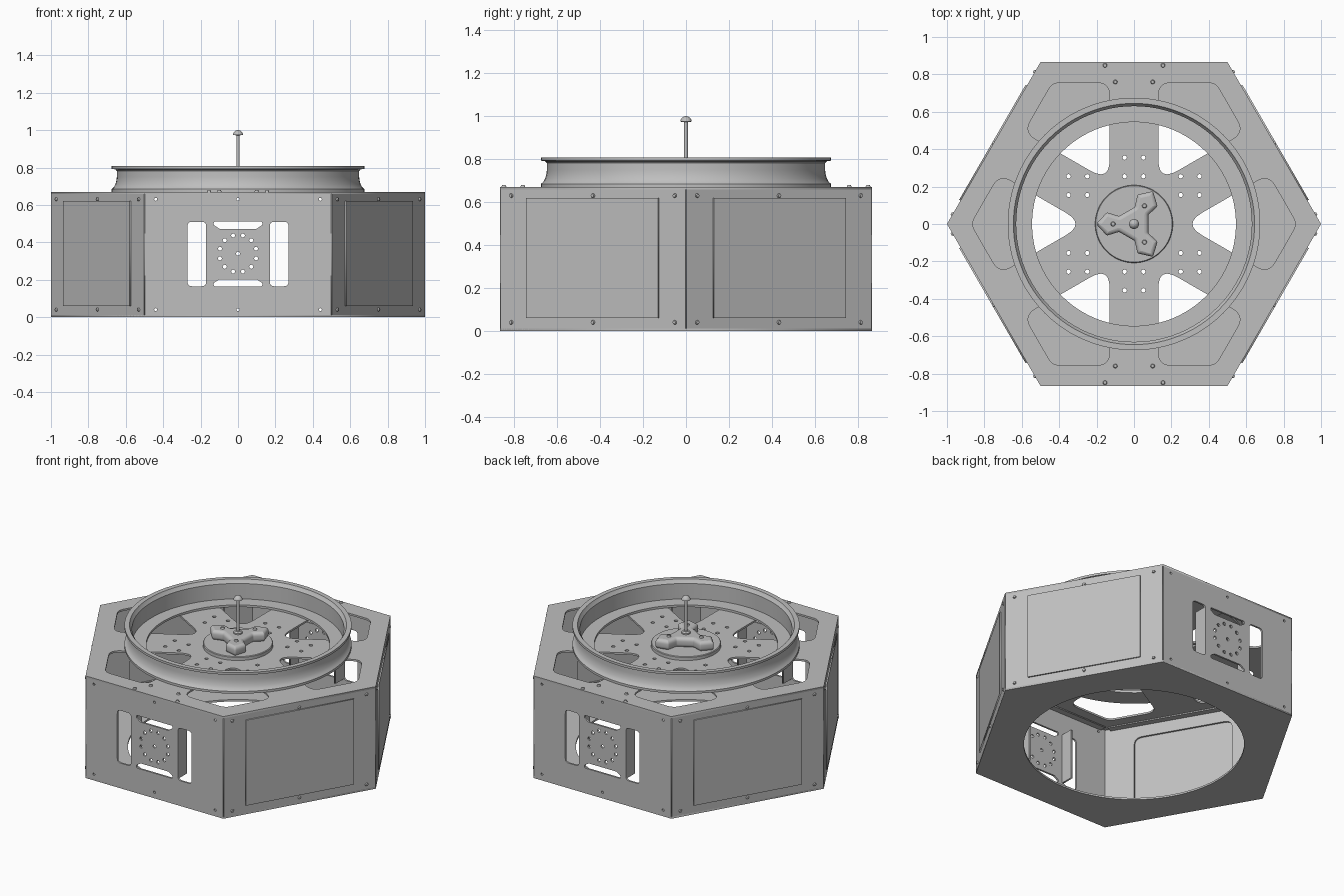
import bpy, bmesh
from math import sin, cos, pi, radians, tan
from mathutils import Vector, Matrix

if "Cube" in bpy.data.objects:
    bpy.data.objects.remove(bpy.data.objects["Cube"], do_unlink=True)

grey = bpy.data.materials.new("metal_grey")
grey.use_nodes = True
colour = (0.52, 0.52, 0.52, 1)
grey.diffuse_color = colour
grey.node_tree.nodes["Principled BSDF"].inputs["Base Color"].default_value = colour

APO = cos(pi / 6)   # centre to side of the hexagon
H = 0.67            # height of the case
T = 0.012           # sheet thickness


def add(name, mesh, matrix=Matrix(), smooth=False):
    ob = bpy.data.objects.new(name, mesh)
    bpy.context.collection.objects.link(ob)
    ob.matrix_world = matrix
    mesh.materials.clear()
    mesh.materials.append(grey)
    if smooth:
        bpy.ops.object.select_all(action='DESELECT')
        ob.select_set(True)
        bpy.context.view_layer.objects.active = ob
        bpy.ops.object.shade_smooth_by_angle(angle=radians(35))
    return ob


def polar(r, a):
    return (r * cos(radians(a)), r * sin(radians(a)))


def ngon(r, n, x=0, y=0, start=0):
    return [(x + r * cos(2 * pi * i / n + start), y + r * sin(2 * pi * i / n + start)) for i in range(n)]


def rect(x0, y0, x1, y1):
    return [(x0, y0), (x1, y0), (x1, y1), (x0, y1)]


def rounded(points, r, steps=6):
    # replace each corner by a short curve
    out, pts = [], [Vector(p) for p in points]
    for i, p in enumerate(pts):
        a = (pts[i - 1] - p).normalized()
        b = (pts[(i + 1) % len(pts)] - p).normalized()
        d = r / tan(a.angle(b) / 2)
        for s in range(steps + 1):
            t = s / steps
            out.append(p + a * d * (1 - t) ** 2 + b * d * t ** 2)
    return out


def plate(name, outlines, thick, matrix, bevel=0.0):
    # flat sheet: first outline is the edge, the others are holes
    cu = bpy.data.curves.new(name, 'CURVE')
    cu.dimensions = '2D'
    cu.fill_mode = 'BOTH'
    cu.extrude = thick / 2 - bevel
    cu.bevel_depth = bevel
    cu.bevel_resolution = 3
    cu.offset = -bevel
    for line in outlines:
        sp = cu.splines.new('POLY')
        sp.points.add(len(line) - 1)
        for p, q in zip(sp.points, line):
            p.co = (q[0], q[1], 0, 1)
        sp.use_cyclic_u = True
    tmp = bpy.data.objects.new(name + "_outline", cu)
    bpy.context.collection.objects.link(tmp)
    dg = bpy.context.evaluated_depsgraph_get()
    mesh = bpy.data.meshes.new_from_object(tmp.evaluated_get(dg))
    bpy.data.objects.remove(tmp, do_unlink=True)
    return add(name, mesh, matrix, bevel > 0)


def lathe(name, profile, sides, closed=False):
    bm = bmesh.new()
    rings = [[bm.verts.new((r * cos(2 * pi * i / sides), r * sin(2 * pi * i / sides), z))
              for i in range(sides)] for r, z in profile]
    pairs = list(zip(rings, rings[1:])) + ([(rings[-1], rings[0])] if closed else [])
    for lo, hi in pairs:
        for i in range(sides):
            j = (i + 1) % sides
            bm.faces.new((lo[i], lo[j], hi[j], hi[i]))
    if not closed:
        bm.faces.new(rings[0][::-1])
        bm.faces.new(rings[-1])
    bmesh.ops.recalc_face_normals(bm, faces=bm.faces)
    mesh = bpy.data.meshes.new(name)
    bm.to_mesh(mesh)
    return add(name, mesh, smooth=True)


def bolts(name, places, r, h):
    bm = bmesh.new()
    for m in places:
        bmesh.ops.create_cone(bm, cap_ends=True, segments=12, radius1=r, radius2=r * 0.7, depth=h, matrix=m)
    mesh = bpy.data.meshes.new(name)
    bm.to_mesh(mesh)
    return add(name, mesh)


def at(x, y, z):
    return Matrix.Translation((x, y, z))


def side(angle, depth):
    # frame of a side wall: x along the wall, y up, z outward
    a = radians(angle)
    n = Vector((cos(a), sin(a), 0))
    m = Matrix(((-sin(a), 0, n.x), (cos(a), 0, n.y), (0, 1, 0))).to_4x4()
    m.translation = n * depth
    return m


# Top plate with six kite windows and small mounting holes
hexagon = ngon(1, 6)
windows = [rounded([polar(0.26, a), polar(0.766, a - 20.23), polar(0.872, a), polar(0.766, a + 20.23)], 0.07)
           for a in range(0, 360, 60)]
centres = [(0, 0.305), (0.3, 0.205), (-0.3, 0.205), (0, -0.305), (0.3, -0.205), (-0.3, -0.205)]
holes = [ngon(0.012, 8, x + dx, y + dy) for x, y in centres for dx in (-0.05, 0.05) for dy in (-0.05, 0.05)]
plate("top_plate", [hexagon] + windows + holes, T, at(0, 0, H - T / 2))

# Bottom plate with one large round opening
plate("bottom_plate", [hexagon, ngon(0.655, 96)], T, at(0, 0, T / 2))

# Side walls
spots = [(u, v) for u in (-0.44, 0, 0.44) for v in (0.04, 0.63)]
wall = rect(-0.497, 0.004, 0.497, H - 0.004)
wall_bolts = []
for k in range(6):
    angle = 30 + 60 * k
    frame = side(angle, APO - T / 2)
    if angle in (90, 270):
        # Mounting walls with cut-outs around a drilled centre
        cuts = [rounded(rect(x, 0.165, x + 0.1, 0.51), 0.025) for x in (-0.27, 0.17)]
        for s in (-1, 1):
            slot = [(-0.13, 0.173), (0.13, 0.173), (0.13, 0.155), (0.1, 0.135), (-0.1, 0.135), (-0.13, 0.155)]
            cuts.append(rounded([(x, 0.3375 + s * y) for x, y in slot], 0.008, 3))
        drill = [ngon(0.011, 8, x, 0.34 + y) for x, y in ngon(0.1, 12, start=pi / 12) + [(0, 0)]]
        fix = [ngon(0.008, 8, u, v) for u, v in spots]
        plate("mounting_wall", [wall] + cuts + drill + fix, T, frame)
        # Folded stiffeners behind the centre
        for s in (-1, 1):
            fold = frame @ at(s * 0.164, 0.3375, -0.045) @ Matrix.Rotation(pi / 2, 4, 'Y')
            plate("mounting_fold", [rect(-0.045, -0.165, 0.045, 0.165)], T, fold)
    else:
        # Closed walls: an opening covered by a thin plate outside
        opening = rounded(rect(-0.31, 0.11, 0.31, 0.57), 0.05)
        plate("access_wall", [wall, opening], T, frame)
        plate("access_cover", [rect(-0.355, 0.06, 0.355, 0.62)], 0.008, side(angle, APO + 0.004))
        wall_bolts += [side(angle, APO + 0.003) @ at(u, v, 0) for u, v in spots]
    # Folded lip under the top plate
    plate("wall_lip", [rect(-0.46, -0.02, 0.46, 0.02)], 0.008,
          frame @ at(0, H - 0.02, -0.026) @ Matrix.Rotation(pi / 2, 4, 'X'))
bolts("wall_bolts", wall_bolts, 0.011, 0.01)
bolts("top_bolts", [at(sx * x, sy * y, H + 0.004) for x, y in ((0.155, 0.848), (0.1, 0.76))
                    for sx in (-1, 1) for sy in (-1, 1)], 0.012, 0.01)

# Wheel rim: spool-shaped ring with an inner flange
rim = [(0.545, 0.67), (0.675, 0.67), (0.675, 0.685), (0.664, 0.695), (0.656, 0.71), (0.65, 0.73),
       (0.648, 0.75), (0.648, 0.782), (0.655, 0.79), (0.675, 0.793), (0.675, 0.808),
       (0.645, 0.808), (0.638, 0.795), (0.63, 0.785), (0.63, 0.684), (0.545, 0.684)]
lathe("wheel_rim", rim, 96, closed=True)

# Hub disc, three-lobed knob, screws and rod
lathe("hub_disc", [(0.208, 0.665), (0.208, 0.69), (0.204, 0.694)], 64)
lobes = []
for a in (60, 180, 300):
    turn = Matrix.Rotation(radians(a), 2)
    lobes += [turn @ Vector(p) for p in ((0.08, -0.042), (0.145, -0.062), (0.203, 0), (0.145, 0.062), (0.08, 0.042))]
plate("hub_knob", [rounded(lobes, 0.012, 4)], 0.064, at(0, 0, 0.722), bevel=0.022)
bolts("hub_screws", [at(*polar(0.112, a), 0.757) for a in (60, 180, 300)], 0.014, 0.012)
lathe("centre_boss", [(0.026, 0.75), (0.026, 0.762), (0.018, 0.77)], 24)
lathe("centre_rod", [(0.009, 0.75), (0.009, 0.98)], 16)
lathe("rod_cap", [(0.01, 0.972), (0.027, 0.975), (0.026, 0.981), (0.02, 0.991), (0.011, 0.998), (0.003, 1.0)], 24)
